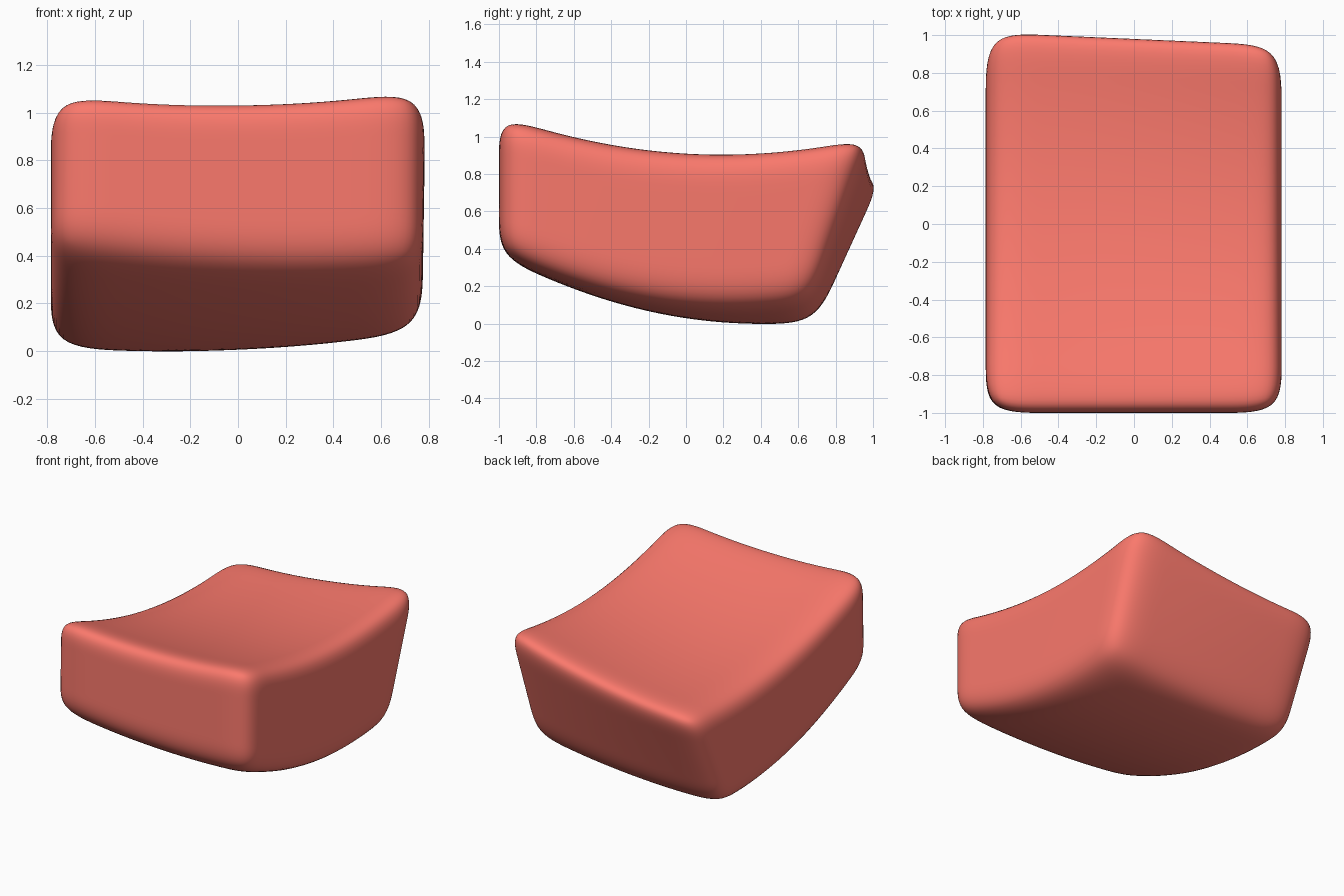
import bpy, bmesh
from mathutils import Vector

if "Cube" in bpy.data.objects:
    bpy.data.objects.remove(bpy.data.objects["Cube"])

# Corners of the cushion, keyed by (x side, y side, z side)
CORNERS = {
    (-1, -1, -1): (-0.785, -1.0, 0.45), (1, -1, -1): (0.775, -1.0, 0.38),
    (-1, 1, -1): (-0.785, 0.70, 0.02), (1, 1, -1): (0.77, 0.68, 0.12),
    (-1, -1, 1): (-0.785, -1.0, 1.122), (1, -1, 1): (0.785, -1.0, 1.135),
    (-1, 1, 1): (-0.785, 1.07, 0.795), (1, 1, 1): (0.785, 0.995, 1.04),
}
# Loop positions along each axis; the loops near the ends hold the rounded edges
LOOPS = [
    [-1, -0.6, -0.22, 0.22, 0.6, 1],
    [-1, -0.72, -0.36, 0, 0.36, 0.72, 1],
    [-1, -0.4, 0, 0.4, 1],
]


def warp(p):
    """Blend the eight corners, then sag the top and belly out the bottom."""
    out = Vector()
    for signs, corner in CORNERS.items():
        weight = 1.0
        for s, c in zip(signs, p):
            weight *= (1 + s * c) / 2
        out += weight * Vector(corner)
    u, v, w = p
    top = 0.15 * (1 - v * v) + 0.055 * (1 - u * u)
    bottom = 0.145 * (1 - v * v) + 0.05 * (1 - u * u)
    out.z -= top * (1 + w) / 2 + bottom * (1 - w) / 2
    return out


# Cage: a gridded box, one face grid per side
bm = bmesh.new()
for axis in range(3):
    a, b = (axis + 1) % 3, (axis + 2) % 3
    for side in (-1, 1):
        grid = []
        for s in LOOPS[a]:
            row = []
            for t in LOOPS[b]:
                p = [0, 0, 0]
                p[axis], p[a], p[b] = side, s, t
                row.append(bm.verts.new(warp(p)))
            grid.append(row)
        for i in range(len(grid) - 1):
            for j in range(len(grid[0]) - 1):
                bm.faces.new((grid[i][j], grid[i + 1][j],
                              grid[i + 1][j + 1], grid[i][j + 1]))
bmesh.ops.remove_doubles(bm, verts=bm.verts, dist=1e-4)
bmesh.ops.recalc_face_normals(bm, faces=bm.faces)
for f in bm.faces:
    f.smooth = True
mesh = bpy.data.meshes.new("cushion")
bm.to_mesh(mesh)
bm.free()

cushion = bpy.data.objects.new("cushion", mesh)
bpy.context.collection.objects.link(cushion)
subsurf = cushion.modifiers.new("rounding", "SUBSURF")
subsurf.levels = subsurf.render_levels = 3

# Coral colour
coral = bpy.data.materials.new("coral")
coral.diffuse_color = (0.96, 0.19, 0.15, 1)
coral.use_nodes = True
coral.node_tree.nodes["Principled BSDF"].inputs["Base Color"].default_value = coral.diffuse_color
mesh.materials.append(coral)
